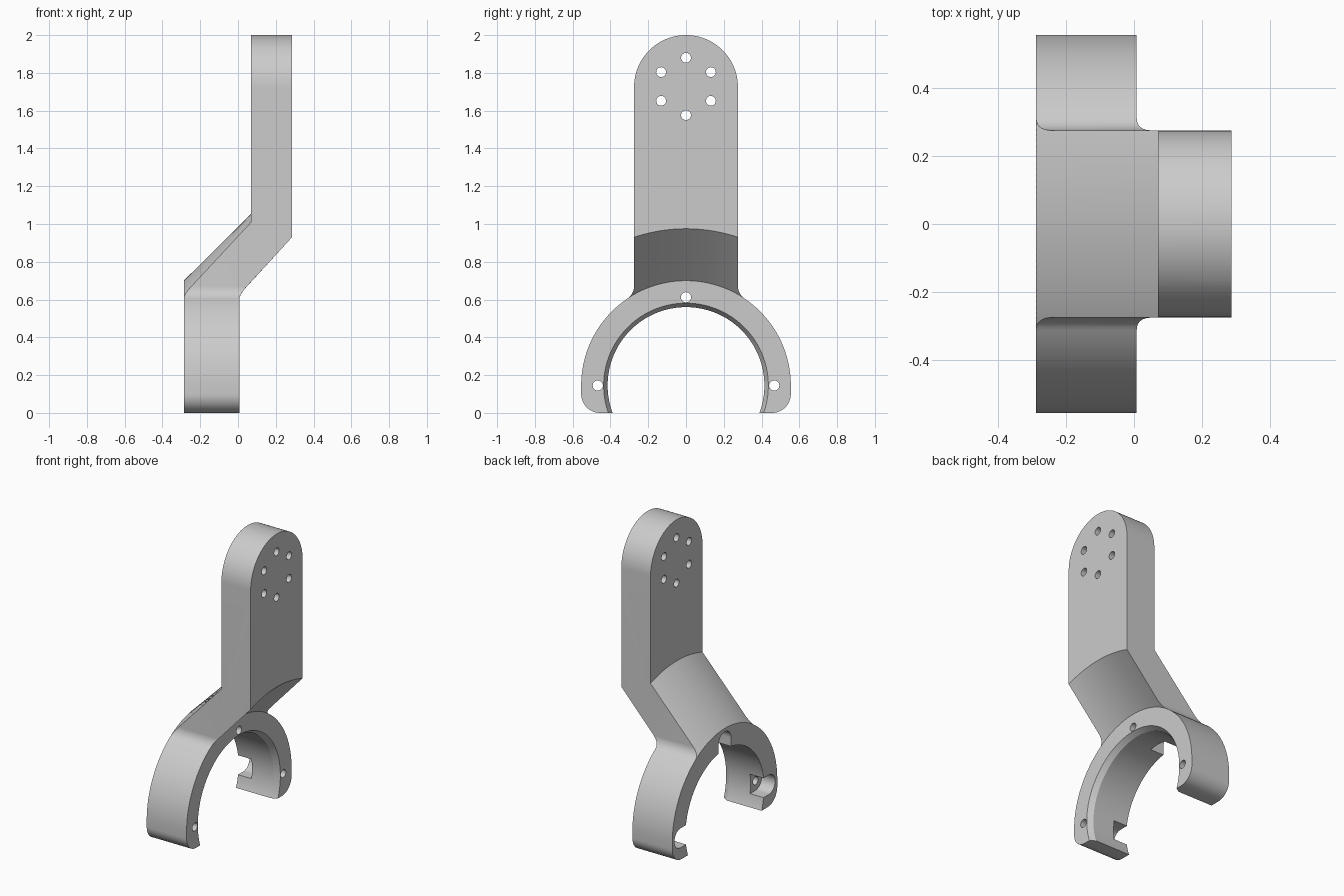
import bpy, bmesh, math

if "Cube" in bpy.data.objects:
    bpy.data.objects.remove(bpy.data.objects["Cube"])

BACK, FRONT = -0.287, 0.008       # clamp thickness along x
ARM_IN, ARM_OUT = 0.07, 0.286     # arm thickness along x
CZ, R, BORE = 0.145, 0.555, 0.415  # clamp centre height and radii
W, ARM_Z = 0.275, 1.725           # arm half width, centre of rounded end
BOLT = 0.467


def arc(cy, cz, r, a0, a1, n):
    """Points (y, z) along an arc, angles in degrees."""
    return [(cy + r * math.cos(math.radians(a0 + (a1 - a0) * i / n)),
             cz + r * math.sin(math.radians(a0 + (a1 - a0) * i / n)))
            for i in range(n + 1)]


def loft(name, sections, closed=False):
    """Solid through rings of 3D points; ends capped unless closed."""
    bm = bmesh.new()
    rings = [[bm.verts.new(p) for p in s] for s in sections]
    n = len(rings[0])
    pairs = list(zip(rings, rings[1:])) + ([(rings[-1], rings[0])] if closed else [])
    for a, b in pairs:
        for i in range(n):
            j = (i + 1) % n
            bm.faces.new((a[i], a[j], b[j], b[i]))
    if not closed:
        bm.faces.new(rings[0])
        bm.faces.new(rings[-1])
    bmesh.ops.recalc_face_normals(bm, faces=bm.faces)
    mesh = bpy.data.meshes.new(name)
    bm.to_mesh(mesh)
    bm.free()
    ob = bpy.data.objects.new(name, mesh)
    bpy.context.collection.objects.link(ob)
    return ob


def prism(name, outline, x0, x1):
    return loft(name, [[(x, y, z) for y, z in outline] for x in (x0, x1)])


def combine(target, tool, operation):
    mod = target.modifiers.new(operation, 'BOOLEAN')
    mod.operation, mod.solver, mod.object = operation, 'EXACT', tool
    bpy.context.view_layer.objects.active = target
    bpy.ops.object.modifier_apply(modifier=mod.name)
    bpy.data.objects.remove(tool)


# Clamp: arch with rounded feet
foot = 0.1
outline = (arc(0, CZ, R, 0, 180, 96)
           + arc(-R + foot, foot, foot, 180, 270, 12)
           + arc(R - foot, foot, foot, 270, 360, 12))
bracket = prism("clamp_bracket", outline, BACK, FRONT)

# Arm outline: rounded top, straight sides, fillets flowing onto the clamp
fr = 0.08
fy = W + fr
fz = CZ + math.sqrt((R + fr) ** 2 - fy ** 2)
touch = math.degrees(math.atan2(CZ - fz, -fy)) + 360
fillet = arc(fy, fz, fr, 180, touch, 10)
side = fillet + [(0.27, 0.58)]
outline = (arc(0, ARM_Z, W, 0, 180, 48) + [(-y, z) for y, z in side]
           + side[::-1])
arm = prism("arm", outline, -0.5, 0.5)

# Bent slab: curved slopes carry the clamp's round top up into the arm
sections = []
for i in range(49):
    y = -0.4 + 0.8 * i / 48
    ring = CZ + math.sqrt(R * R - y * y)
    sag = 0.86 - math.sqrt(0.86 ** 2 - y * y)
    profile = [(BACK, ring), (ARM_IN, 1.055 - sag), (ARM_IN, 2.2), (ARM_OUT, 2.2),
               (ARM_OUT, 0.975 - sag), (FRONT, ring),
               (FRONT - 0.02, ring - 0.1), (BACK + 0.02, ring - 0.1)]
    sections.append([(x, y, z) for x, z in profile])
combine(arm, loft("bent_slab", sections), 'INTERSECT')
combine(bracket, arm, 'UNION')

# Bore with a chamfered front rim
bore = loft("bore", [[(x, y, z) for y, z in arc(0, CZ, r, 0, 360, 128)[:-1]]
                     for x, r in ((-0.4, BORE), (FRONT - 0.035, BORE),
                                  (FRONT, BORE + 0.021), (0.05, BORE + 0.046))])
combine(bracket, bore, 'DIFFERENCE')

# Clamp bolt holes, each with a nut pocket at the back open to the bore
for a in (0, 90, 180):
    c, s = math.cos(math.radians(a)), math.sin(math.radians(a))
    hy, hz = BOLT * c, CZ + BOLT * s
    pr = 0.065
    u = arc(BOLT, 0, pr, -90, 90, 20) + [(0.36, pr), (0.36, -pr)]
    pocket = [(p * c - q * s, CZ + p * s + q * c) for p, q in u]
    combine(bracket, prism("pocket", pocket, -0.4, BACK + 0.1), 'DIFFERENCE')
    combine(bracket, prism("bolt_hole", arc(hy, hz, 0.027, 0, 360, 24)[:-1], -0.4, 0.1),
            'DIFFERENCE')

# Ring of six holes in the arm end
for y, z in arc(0, ARM_Z + 0.003, 0.152, 90, 390, 5):
    combine(bracket, prism("arm_hole", arc(y, z, 0.026, 0, 360, 24)[:-1], -0.1, 0.5),
            'DIFFERENCE')

# Plain grey finish
grey = bpy.data.materials.new("plain_grey")
grey.use_nodes = True
colour = (0.6, 0.6, 0.6, 1)
grey.diffuse_color = colour
grey.node_tree.nodes["Principled BSDF"].inputs["Base Color"].default_value = colour
bracket.data.materials.clear()
bracket.data.materials.append(grey)
for poly in bracket.data.polygons:
    poly.material_index = 0

bpy.ops.object.select_all(action='DESELECT')
bracket.select_set(True)
bpy.context.view_layer.objects.active = bracket
bpy.ops.object.shade_smooth_by_angle(angle=math.radians(25))
